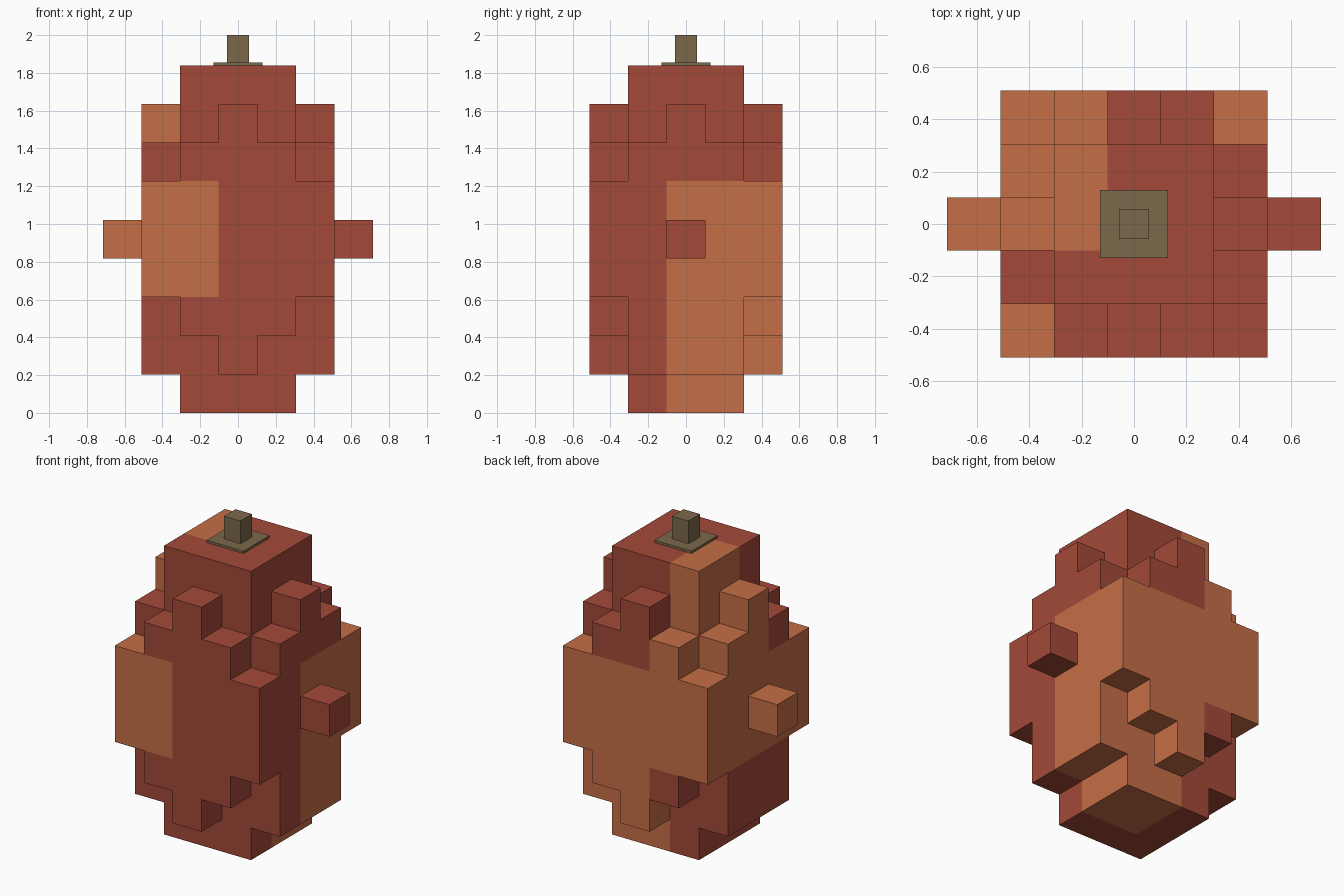
import bpy, bmesh, math
from mathutils import Vector

if "Cube" in bpy.data.objects:
    bpy.data.objects.remove(bpy.data.objects["Cube"])

S = 1.84 / 9          # edge of one cube; the body is nine layers tall


def material(name, rgb):
    m = bpy.data.materials.new(name)
    m.diffuse_color = (*rgb, 1.0)
    m.use_nodes = True
    m.node_tree.nodes["Principled BSDF"].inputs["Base Color"].default_value = m.diffuse_color
    return m


RED = material("brick red", (0.366, 0.067, 0.041))
ORANGE = material("burnt orange", (0.558, 0.156, 0.061))
OLIVE = material("olive brown", (0.202, 0.138, 0.069))


def add_object(name, bm, mats):
    me = bpy.data.meshes.new(name)
    bm.to_mesh(me)
    bm.free()
    for m in mats:
        me.materials.append(m)
    ob = bpy.data.objects.new(name, me)
    bpy.context.collection.objects.link(ob)
    return ob


def box(name, lo, hi, mat):
    bm = bmesh.new()
    bmesh.ops.create_cube(bm, size=1)
    for v in bm.verts:
        v.co = [lo[a] if v.co[a] < 0 else hi[a] for a in range(3)]
    return add_object(name, bm, [mat])


def solid(i, j, k):
    """Is the cube at column i, row j, layer k part of the body?"""
    a, b = abs(i), abs(j)
    if a > 2 or b > 2 or not 0 <= k <= 8:
        return False
    if k in (0, 8):                       # narrow end layers
        return a < 2 and b < 2
    if k == 7:                            # one bump per side
        return (a < 2 and b < 2) or a * b == 0
    if k == 1:                            # full lobes left/right, bump front/back
        return b < 2 or a == 0
    if k in (2, 6):                       # corners cut away
        return a + b < 4
    return True                           # widest layers


def is_orange(i, j, k):
    """Patches are split by left/right, front/back and height band."""
    left, back = i < 0, j >= 0
    if k >= 6:
        return left and back
    if k >= 3:
        return left or back
    return back and not left


# Body: outer faces of the stacked cubes
bm = bmesh.new()
corners = {}


def vert(p):
    if p not in corners:
        corners[p] = bm.verts.new(((p[0] - 0.5) * S, (p[1] - 0.5) * S, p[2] * S))
    return corners[p]


for k in range(9):
    for i in range(-2, 3):
        for j in range(-2, 3):
            if not solid(i, j, k):
                continue
            for axis in range(3):
                for side in (0, 1):
                    n = [i, j, k]
                    n[axis] += 2 * side - 1
                    if solid(*n):
                        continue
                    u, w = (axis + 1) % 3, (axis + 2) % 3
                    quad = []
                    for du, dw in ((0, 0), (1, 0), (1, 1), (0, 1)):
                        p = [i, j, k]
                        p[axis] += side
                        p[u] += du
                        p[w] += dw
                        quad.append(vert(tuple(p)))
                    f = bm.faces.new(quad if side else quad[::-1])
                    f.material_index = int(is_orange(i, j, k))
# Merge flat areas of one colour
bmesh.ops.dissolve_limit(bm, angle_limit=math.radians(1), verts=bm.verts[:],
                         edges=bm.edges[:], delimit={'MATERIAL'})
add_object("body", bm, [RED, ORANGE])

# Side knobs
for name, x, mat in (("left_knob", -3, ORANGE), ("right_knob", 3, RED)):
    box(name, ((x - 0.5) * S, -S / 2, 4 * S), ((x + 0.5) * S, S / 2, 5 * S), mat)

# Stem
box("stem_base", (-0.131, -0.131, 1.84), (0.131, 0.131, 1.855), OLIVE)
box("stem", (-0.058, -0.058, 1.855), (0.058, 0.058, 2.0), OLIVE)
